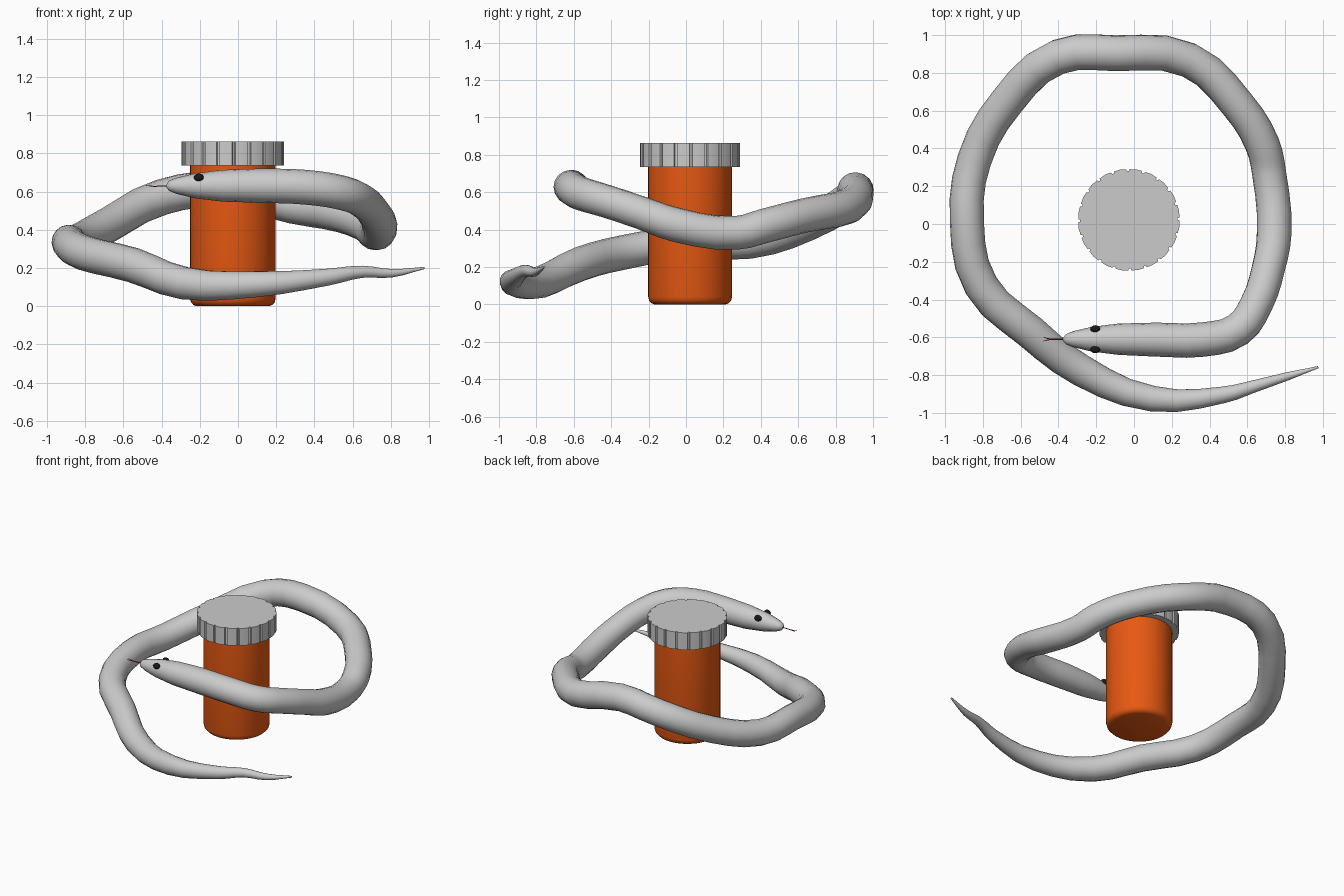
import bpy, bmesh
from math import sin, cos, pi

if "Cube" in bpy.data.objects:
    bpy.data.objects.remove(bpy.data.objects["Cube"])

CX, CY = -0.027, 0.022   # bottle axis


def material(name, rgb):
    m = bpy.data.materials.new(name)
    m.diffuse_color = (*rgb, 1)
    m.use_nodes = True
    m.node_tree.nodes["Principled BSDF"].inputs["Base Color"].default_value = m.diffuse_color
    return m


def smooth(ob, angle):
    bpy.ops.object.select_all(action='DESELECT')
    ob.select_set(True)
    bpy.context.view_layer.objects.active = ob
    bpy.ops.object.shade_smooth_by_angle(angle=angle)


def stack(name, rings, angle, mat=None):
    """Join closed rings of equal size bottom to top and cap both ends."""
    bm = bmesh.new()
    vs = [[bm.verts.new(p) for p in ring] for ring in rings]
    n = len(vs[0])
    for a, b in zip(vs, vs[1:]):
        for i in range(n):
            j = (i + 1) % n
            bm.faces.new((a[i], a[j], b[j], b[i]))
    bm.faces.new(vs[0][::-1])
    bm.faces.new(vs[-1])
    me = bpy.data.meshes.new(name)
    bm.to_mesh(me)
    bm.free()
    ob = bpy.data.objects.new(name, me)
    bpy.context.collection.objects.link(ob)
    if mat:
        me.materials.append(mat)
    smooth(ob, angle)
    return ob


def tube(name, points, sides, steps, mat=None):
    """Smooth tapering tube through (x, y, z, radius) points, as a mesh."""
    cu = bpy.data.curves.new(name, 'CURVE')
    cu.dimensions = '3D'
    cu.bevel_depth = 1
    cu.bevel_resolution = sides // 2 - 2
    cu.resolution_u = steps
    cu.use_fill_caps = True
    sp = cu.splines.new('BEZIER')
    sp.bezier_points.add(len(points) - 1)
    for bp, (x, y, z, r) in zip(sp.bezier_points, points):
        bp.co = (x, y, z)
        bp.radius = r
        bp.handle_left_type = bp.handle_right_type = 'AUTO'
    ob = bpy.data.objects.new(name, cu)
    bpy.context.collection.objects.link(ob)
    bpy.ops.object.select_all(action='DESELECT')
    ob.select_set(True)
    bpy.context.view_layer.objects.active = ob
    bpy.ops.object.convert(target='MESH')
    ob = bpy.context.object
    if mat:
        ob.data.materials.append(mat)
    smooth(ob, 1.0)
    return ob


orange = material("orange", (0.8, 0.1, 0.006))
black = material("black", (0.01, 0.01, 0.01))
red = material("red", (0.4, 0.02, 0.02))

# Bottle body with a rounded foot
profile = [(0.19, 0), (0.206, 0.006), (0.219, 0.02), (0.224, 0.04), (0.224, 0.75)]
stack("bottle_body", [[(CX + r * cos(2 * pi * i / 48), CY + r * sin(2 * pi * i / 48), z)
                       for i in range(48)] for r, z in profile], 0.6, orange)

# Cap with shallow grooves around the rim
RIBS = 20
outline = []
for k in range(RIBS):
    for f, r in ((0.0, 0.258), (0.12, 0.258), (0.16, 0.268), (0.56, 0.27), (0.96, 0.268)):
        a = 2 * pi * (k + f) / RIBS
        outline.append((CX + r * cos(a), CY + r * sin(a)))
stack("bottle_cap", [[(x, y, z) for x, y in outline] for z in (0.735, 0.863)], 0.4)

# Snake body from nose to tail tip
snake = [
    (-0.375, -0.61, 0.63, 0.008), (-0.36, -0.61, 0.63, 0.027),
    (-0.32, -0.61, 0.63, 0.043), (-0.22, -0.61, 0.63, 0.066),
    (-0.08, -0.61, 0.63, 0.083), (0.12, -0.612, 0.63, 0.090),
    (0.36, -0.612, 0.622, 0.091), (0.55, -0.56, 0.592, 0.09),
    (0.65, -0.42, 0.55, 0.088), (0.71, -0.24, 0.49, 0.088),
    (0.742, -0.05, 0.425, 0.092), (0.715, 0.27, 0.383, 0.09),
    (0.68, 0.42, 0.42, 0.092), (0.55, 0.63, 0.475, 0.092),
    (0.29, 0.868, 0.525, 0.094), (-0.1, 0.904, 0.612, 0.095),
    (-0.40, 0.885, 0.57, 0.094), (-0.67, 0.65, 0.43, 0.092),
    (-0.845, 0.34, 0.335, 0.091), (-0.885, 0.02, 0.335, 0.09),
    (-0.81, -0.325, 0.28, 0.092), (-0.55, -0.57, 0.215, 0.092),
    (-0.28, -0.775, 0.12, 0.086), (0.1, -0.925, 0.115, 0.069),
    (0.47, -0.905, 0.152, 0.045), (0.65, -0.855, 0.18, 0.032),
    (0.8, -0.81, 0.172, 0.023), (0.975, -0.758, 0.2, 0.006),
]
tube("snake_body", snake, 16, 3)

# Eyes and forked tongue, mirrored about the head's middle
tube("tongue", [(-0.36, -0.61, 0.63, 0.003), (-0.44, -0.61, 0.627, 0.003)], 6, 2, red)
for side, s in (("left", -1), ("right", 1)):
    bpy.ops.mesh.primitive_uv_sphere_add(segments=16, ring_count=10, radius=1,
                                         location=(-0.205, -0.61 + s * 0.054, 0.673))
    eye = bpy.context.object
    eye.name = side + "_eye"
    eye.scale = (0.026, 0.02, 0.021)
    eye.data.materials.append(black)
    smooth(eye, 1.5)
    tube(side + "_tongue_tip", [(-0.44, -0.61, 0.627, 0.003),
                                (-0.48, -0.61 + s * 0.01, 0.631, 0.0015)], 6, 2, red)
